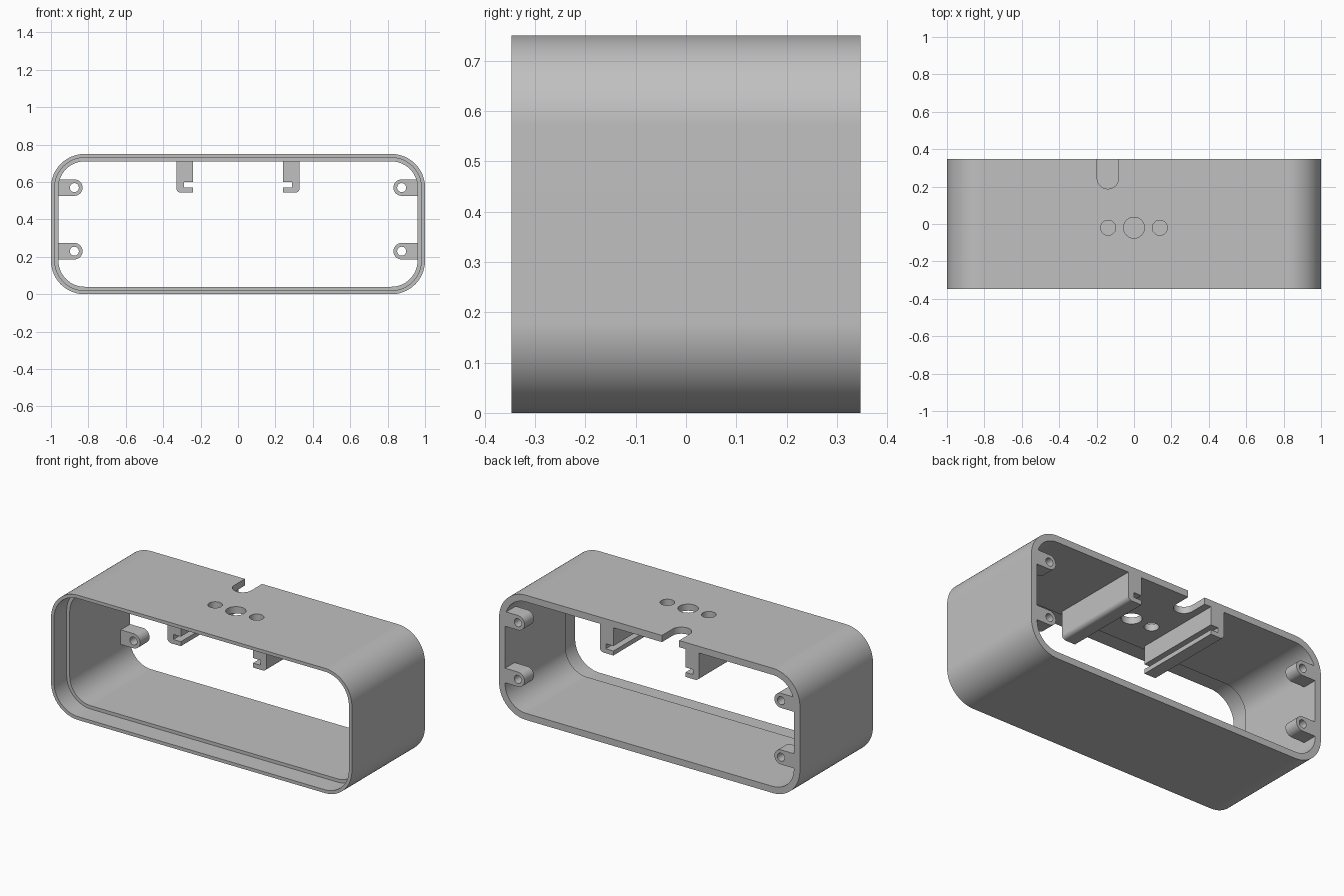
import bpy, bmesh
from math import sin, cos, pi

if "Cube" in bpy.data.objects:
    bpy.data.objects.remove(bpy.data.objects["Cube"], do_unlink=True)

HALF_W, HALF_D, HEIGHT = 1.0, 0.347, 0.75
WALL, RIM, RADIUS, REBATE = 0.04, 0.02, 0.18, 0.12
BACK = HALF_D

grey = bpy.data.materials.new("plain grey")
grey.use_nodes = True
colour = (0.53, 0.53, 0.53, 1)
grey.diffuse_color = colour
grey.node_tree.nodes["Principled BSDF"].inputs["Base Color"].default_value = colour


def finish(name, bm):
    bmesh.ops.recalc_face_normals(bm, faces=bm.faces)
    mesh = bpy.data.meshes.new(name)
    bm.to_mesh(mesh)
    bm.free()
    mesh.materials.append(grey)
    obj = bpy.data.objects.new(name, mesh)
    bpy.context.collection.objects.link(obj)
    return obj


def arc(cx, cy, r, start, end, steps):
    return [(cx + r * cos(start + (end - start) * i / steps),
             cy + r * sin(start + (end - start) * i / steps)) for i in range(steps + 1)]


def rounded_outline(inset):
    """Rounded rectangle in x and z, shrunk by the inset."""
    r, cx = RADIUS - inset, HALF_W - RADIUS
    pts = []
    for k, (sx, top) in enumerate([(1, 1), (-1, 1), (-1, 0), (1, 0)]):
        cz = HEIGHT - RADIUS if top else RADIUS
        pts += arc(sx * cx, cz, r, k * pi / 2, (k + 1) * pi / 2, 24)
    return pts


def extrude(name, points, axis, low, high):
    """Prism from a 2D outline, pushed along y or z."""
    def place(p, t):
        return (p[0], t, p[1]) if axis == "y" else (p[0], p[1], t)
    bm = bmesh.new()
    a = [bm.verts.new(place(p, low)) for p in points]
    b = [bm.verts.new(place(p, high)) for p in points]
    bm.faces.new(a)
    bm.faces.new(b)
    for i in range(len(a)):
        j = (i + 1) % len(a)
        bm.faces.new((a[i], a[j], b[j], b[i]))
    return finish(name, bm)


def circle(x, y, r):
    return arc(x, y, r, 0, 2 * pi, 40)[:-1]


def combine(target, tool, operation):
    mod = target.modifiers.new("combine", "BOOLEAN")
    mod.operation, mod.solver, mod.object = operation, "EXACT", tool
    bpy.ops.object.select_all(action="DESELECT")
    bpy.context.view_layer.objects.active = target
    target.select_set(True)
    bpy.ops.object.modifier_apply(modifier=mod.name)
    bpy.data.objects.remove(tool, do_unlink=True)


# Open sleeve with a thinner rebated rim at the front
bm = bmesh.new()
sections = [(0, -HALF_D), (0, BACK), (WALL, BACK), (WALL, REBATE - HALF_D),
            (RIM, REBATE - HALF_D), (RIM, -HALF_D)]
rings = [[bm.verts.new((x, y, z)) for x, z in rounded_outline(inset)]
         for inset, y in sections]
for k, ring in enumerate(rings):
    other = rings[(k + 1) % len(rings)]
    for i in range(len(ring)):
        j = (i + 1) % len(ring)
        bm.faces.new((ring[i], ring[j], other[j], other[i]))
shell = finish("housing_shell", bm)

for side in (-1, 1):
    # Slotted rails hanging below the top, open toward the middle
    rail = [(0.24, 0.73), (0.24, 0.60), (0.29, 0.60), (0.29, 0.57), (0.24, 0.57), (0.24, 0.543)]
    rail += arc(0.305, 0.568, 0.025, -pi / 2, 0, 8) + [(0.33, 0.73)]
    combine(shell, extrude("hanging_rail", [(side * x, z) for x, z in rail],
                           "y", -0.2, BACK), "UNION")
    # Screw lugs on the side walls, flush with the back
    for z in (0.23, 0.57):
        lug = arc(0.875, z, 0.044, pi / 2, 3 * pi / 2, 20)
        lug += [(0.97, z - 0.044), (0.97, z + 0.044)]
        combine(shell, extrude("screw_lug", [(side * x, h) for x, h in lug],
                               "y", BACK - 0.09, BACK), "UNION")
        combine(shell, extrude("screw_hole", circle(side * 0.875, z, 0.024),
                               "y", 0.2, 0.4), "DIFFERENCE")

# Three round holes through the top
for x, r in ((-0.138, 0.04), (0, 0.056), (0.138, 0.04)):
    combine(shell, extrude("top_hole", circle(x, -0.02, r), "z", 0.65, 0.8), "DIFFERENCE")

# Round-ended notch in the back edge of the top
notch = arc(-0.14, 0.245, 0.057, pi, 2 * pi, 24) + [(-0.083, 0.4), (-0.197, 0.4)]
combine(shell, extrude("cable_notch", notch, "z", 0.65, 0.8), "DIFFERENCE")

bpy.context.view_layer.objects.active = shell
shell.select_set(True)
bpy.ops.object.shade_smooth_by_angle(angle=pi / 6)
weighted = shell.modifiers.new("clean_shading", "WEIGHTED_NORMAL")
weighted.keep_sharp = True
